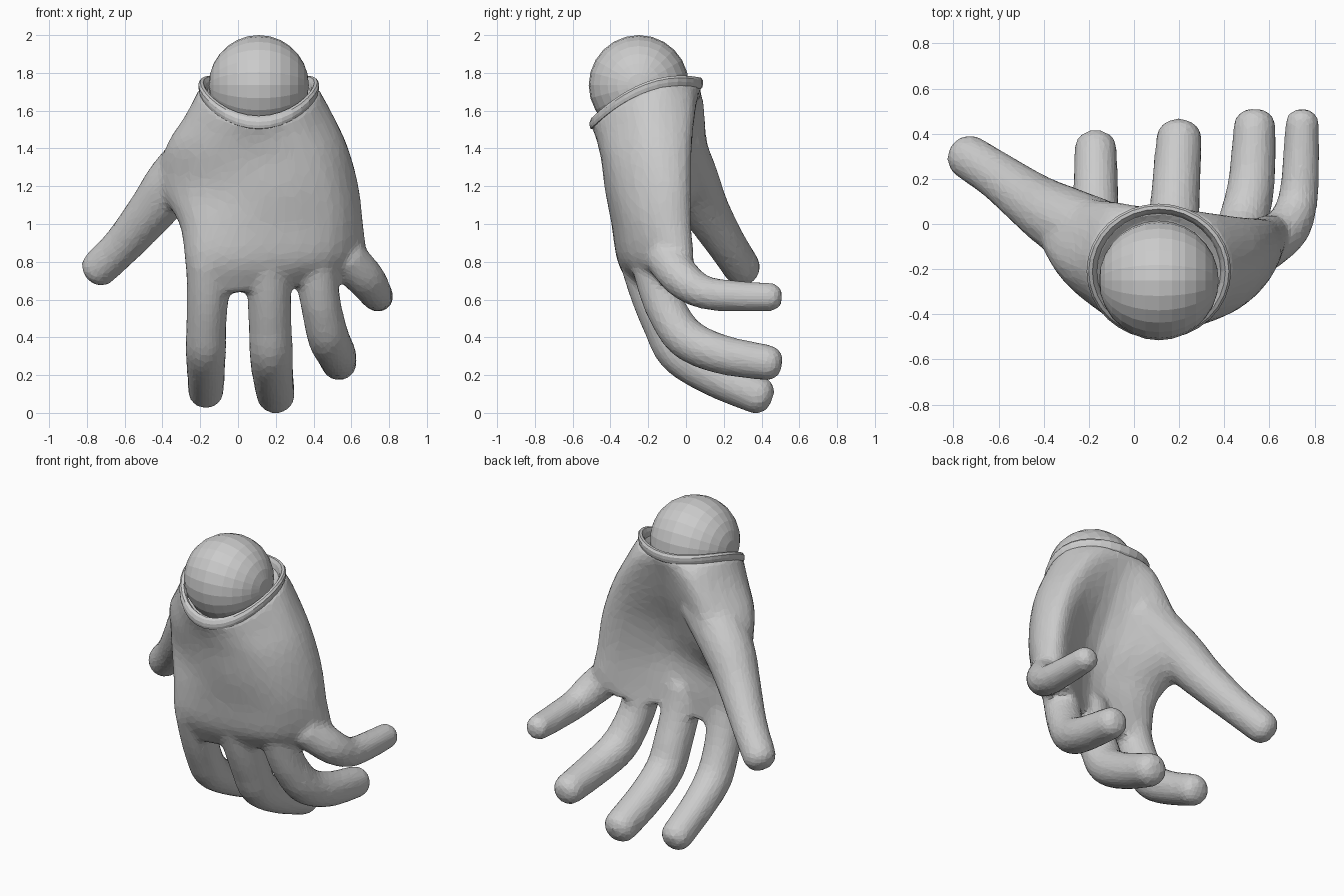
import bpy, bmesh, math
from mathutils import Vector

if "Cube" in bpy.data.objects:
    bpy.data.objects.remove(bpy.data.objects["Cube"])


def spline(pts, n, closed=False):
    """Catmull-Rom curve through points, n steps per span."""
    m, out = len(pts), []
    for i in range(m if closed else m - 1):
        if closed:
            a, b, c, d = (pts[(i + k) % m] for k in (-1, 0, 1, 2))
        else:
            b, c = pts[i], pts[i + 1]
            a = pts[i - 1] if i else b * 2 - c
            d = pts[i + 2] if i + 2 < m else c * 2 - b
        for s in range(n):
            t = s / n
            out.append((b * 2 + (c - a) * t + (a * 2 - b * 5 + c * 4 - d) * t * t
                        + (b * 3 - a - c * 3 + d) * t ** 3) * 0.5)
    if not closed:
        out.append(pts[-1].copy())
    return out


def loft(bm, rings, caps=True):
    """Skin a list of rings with quads."""
    rows = [[bm.verts.new(p) for p in r] for r in rings]
    n = len(rows[0])
    for r, s in zip(rows, rows[1:]):
        for i in range(n):
            j = (i + 1) % n
            bm.faces.new((r[i], r[j], s[j], s[i]))
    if caps:
        for r in (rows[0], rows[-1]):
            c = bm.verts.new(sum((v.co for v in r), Vector()) / n)
            for i in range(n):
                bm.faces.new((r[i], r[(i + 1) % n], c))


def tube(bm, pts, sides=14):
    """Finger: tapered round tube with a blunt rounded tip. pts = x, y, z, radius."""
    path = spline([Vector(p) for p in pts], 4)
    cs = [p.to_3d() for p in path]
    rs = [p[3] for p in path]
    end, r = (cs[-1] - cs[-2]).normalized(), rs[-1]
    tip = cs[-1].copy()
    for a in (25, 50, 72):
        a = math.radians(a)
        cs.append(tip + end * r * 0.8 * math.sin(a))
        rs.append(r * math.cos(a) ** 0.8)
    rings, u = [], Vector((1, 0, 0))
    for i, c in enumerate(cs):
        d = (cs[min(i + 1, len(cs) - 1)] - cs[max(i - 1, 0)]).normalized()
        u = (u - d * u.dot(d)).normalized()
        v = d.cross(u)
        rings.append([c + (u * math.cos(k * math.tau / sides)
                           + v * math.sin(k * math.tau / sides)) * rs[i]
                      for k in range(sides)])
    loft(bm, rings)


def rim(s, dz, n=32):
    """Ellipse lying on the curved, tilted wrist opening."""
    row = []
    for k in range(n):
        a = math.pi + k * math.tau / n
        y = -.21 + .3 * s * math.sin(a)
        t = (y + .51) / .6
        row.append(Vector((.11 + .32 * s * math.cos(a), y,
                           1.54 + .58 * t - .36 * t * t + dz)))
    return row


def finish(bm, name):
    bmesh.ops.recalc_face_normals(bm, faces=bm.faces)
    me = bpy.data.meshes.new(name)
    bm.to_mesh(me)
    bm.free()
    ob = bpy.data.objects.new(name, me)
    bpy.context.collection.objects.link(ob)
    return ob


# Palm sections: (height, y tilt, x tilt), then outline from thumb edge round the back
sections = [
    ((.64, 0, .12), [(-.265, -.18), (-.18, -.26), (.13, -.275), (.42, -.2),
                     (.57, -.08), (.5, 0), (.2, -.12), (-.18, -.1)]),
    ((.80, 0, 0), [(-.28, -.2), (-.2, -.33), (.13, -.36), (.48, -.29),
                   (.67, -.06), (.58, .04), (.22, -.13), (-.18, -.1)]),
    ((1.00, 0, 0), [(-.31, -.14), (-.22, -.32), (.13, -.395), (.5, -.33),
                    (.66, -.12), (.57, .03), (.2, -.15), (-.17, -.08)]),
    ((1.20, .1, 0), [(-.43, 0), (-.27, -.27), (.12, -.425), (.48, -.365),
                     (.635, -.14), (.54, .03), (.17, -.1), (-.27, .12)]),
    ((1.40, .2, 0), [(-.38, -.12), (-.2, -.35), (.13, -.45), (.43, -.395),
                     (.58, -.18), (.48, .03), (.15, -.01), (-.19, .11)]),
    ((1.57, .32, 0), [(-.28, -.19), (-.13, -.405), (.11, -.485), (.36, -.415),
                      (.505, -.2), (.38, .03), (.12, .06), (-.12, .075)]),
]
bm = bmesh.new()
rings = []
for (z, ty, tx), outline in sections:
    rings.append(spline([Vector((x, y, z + ty * (y + .2) + tx * x)) for x, y in outline],
                        4, closed=True))
rings.append(rim(.99, -.03))
columns = [spline(list(c), 4) for c in zip(*rings)]
# shallow socket for the ball, well inside the wrist wall
loft(bm, list(zip(*columns)) + [rim(.86, -.03), rim(.78, -.07)])

# Thumb and four curled fingers
thumb = [(-.1, -.08, 1.45, .17), (-.32, .02, 1.24, .155), (-.45, .1, 1.08, .13),
         (-.6, .21, .9, .108), (-.735, .298, .765, .101)]
index = [(-.155, -.225, .8, .118), (-.16, -.175, .62, .112), (-.168, -.11, .46, .108),
         (-.17, -.035, .335, .11), (-.17, .12, .225, .102), (-.17, .335, .115, .097)]
middle = [(.155, -.23, .8, .122), (.165, -.18, .63, .117), (.17, -.115, .47, .116),
          (.175, -.035, .315, .116), (.185, .15, .195, .11), (.2, .38, .095, .104)]
ring = [(.41, -.18, .8, .115), (.425, -.145, .66, .11), (.445, -.1, .54, .108),
        (.48, 0, .395, .112), (.52, .18, .312, .106), (.535, .435, .265, .096)]
little = [(.56, -.11, .83, .115), (.675, -.02, .71, .105), (.725, .1, .637, .09),
          (.74, .28, .618, .083), (.745, .45, .613, .077)]
for f in (thumb, index, middle, ring, little):
    tube(bm, f)
hand = finish(bm, "hand")

# Fuse palm and fingers into one faceted skin
m = hand.modifiers.new("fuse", 'REMESH')
m.mode, m.voxel_size = 'VOXEL', 0.018
m = hand.modifiers.new("soften", 'SMOOTH')
m.factor, m.iterations = 0.5, 10
m = hand.modifiers.new("facet", 'DECIMATE')
m.ratio = 0.18

# Cuff: rolled lip round the opening
bm = bmesh.new()
loft(bm, [rim(s, dz) for s, dz in ((.94, -.055), (.985, -.04), (1, -.02), (1, 0), (.97, .012),
                                   (.92, .01), (.88, -.01), (.84, -.06))], caps=False)
finish(bm, "cuff")

# Ball seated in the cuff
bpy.ops.mesh.primitive_uv_sphere_add(segments=24, ring_count=14, radius=.265,
                                     location=(.11, -.25, 1.735),
                                     rotation=(0, math.radians(90), 0))
bpy.context.object.name = "wrist_ball"
